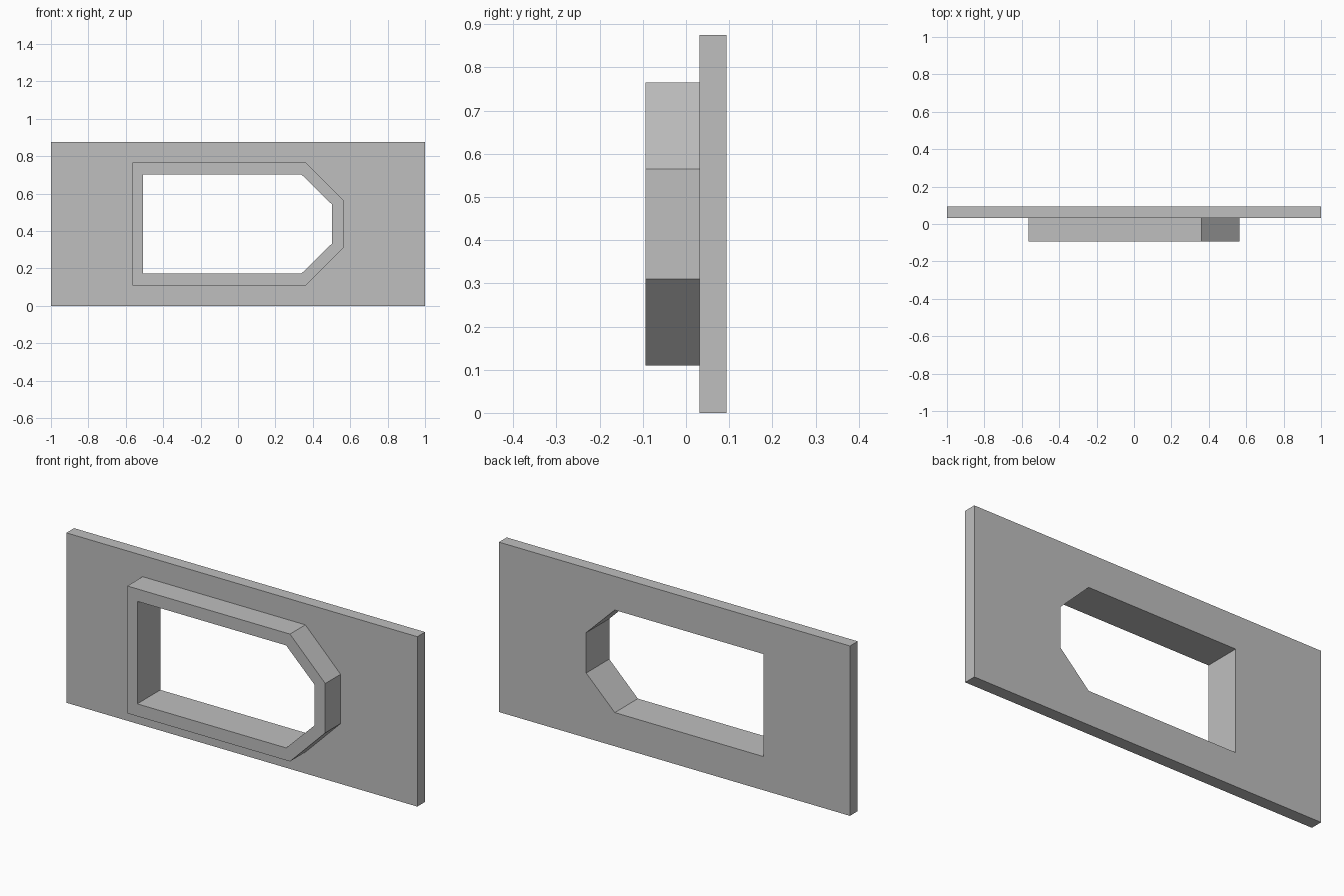
import bpy
import bmesh

cube = bpy.data.objects.get("Cube")
if cube:
    bpy.data.objects.remove(cube, do_unlink=True)

GREY = (0.52, 0.52, 0.52, 1.0)
grey = bpy.data.materials.new("plain grey")
grey.use_nodes = True
grey.diffuse_color = GREY
grey.node_tree.nodes["Principled BSDF"].inputs["Base Color"].default_value = GREY

MID_Z = 0.4375


def clipped_outline(left, right, half_height, shoulder_x, nose_half):
    """Rectangle whose two right-hand corners are cut off, as (x, z)."""
    lower = [(left, -half_height), (shoulder_x, -half_height), (right, -nose_half)]
    upper = [(x, -z) for x, z in reversed(lower)]
    return [(x, MID_Z + z) for x, z in lower + upper]


def framed_slab(name, outer, inner, front, back):
    """Flat slab with a hole, extruded from front to back along y."""
    bm = bmesh.new()
    edges = []
    for outline in (outer, inner):
        verts = [bm.verts.new((x, front, z)) for x, z in outline]
        edges += [bm.edges.new((a, b)) for a, b in zip(verts, verts[1:] + verts[:1])]
    bmesh.ops.triangle_fill(bm, edges=edges, use_beauty=True, normal=(0, -1, 0))
    extruded = bmesh.ops.extrude_face_region(bm, geom=bm.faces[:], use_keep_orig=True)
    moved = [g for g in extruded["geom"] if isinstance(g, bmesh.types.BMVert)]
    bmesh.ops.translate(bm, verts=moved, vec=(0, back - front, 0))
    bmesh.ops.recalc_face_normals(bm, faces=bm.faces[:])
    mesh = bpy.data.meshes.new(name)
    bm.to_mesh(mesh)
    bm.free()
    mesh.materials.append(grey)
    obj = bpy.data.objects.new(name, mesh)
    bpy.context.collection.objects.link(obj)
    return obj


opening = clipped_outline(-0.508, 0.503, 0.264, 0.34, 0.104)
collar_edge = clipped_outline(-0.565, 0.563, 0.328, 0.362, 0.127)
plate_edge = [(-1, 0), (1, 0), (1, 2 * MID_Z), (-1, 2 * MID_Z)]

# Wall plate behind, raised collar around the opening in front
framed_slab("back_plate", plate_edge, opening, 0.031, 0.094)
framed_slab("opening_collar", collar_edge, opening, -0.094, 0.031)
